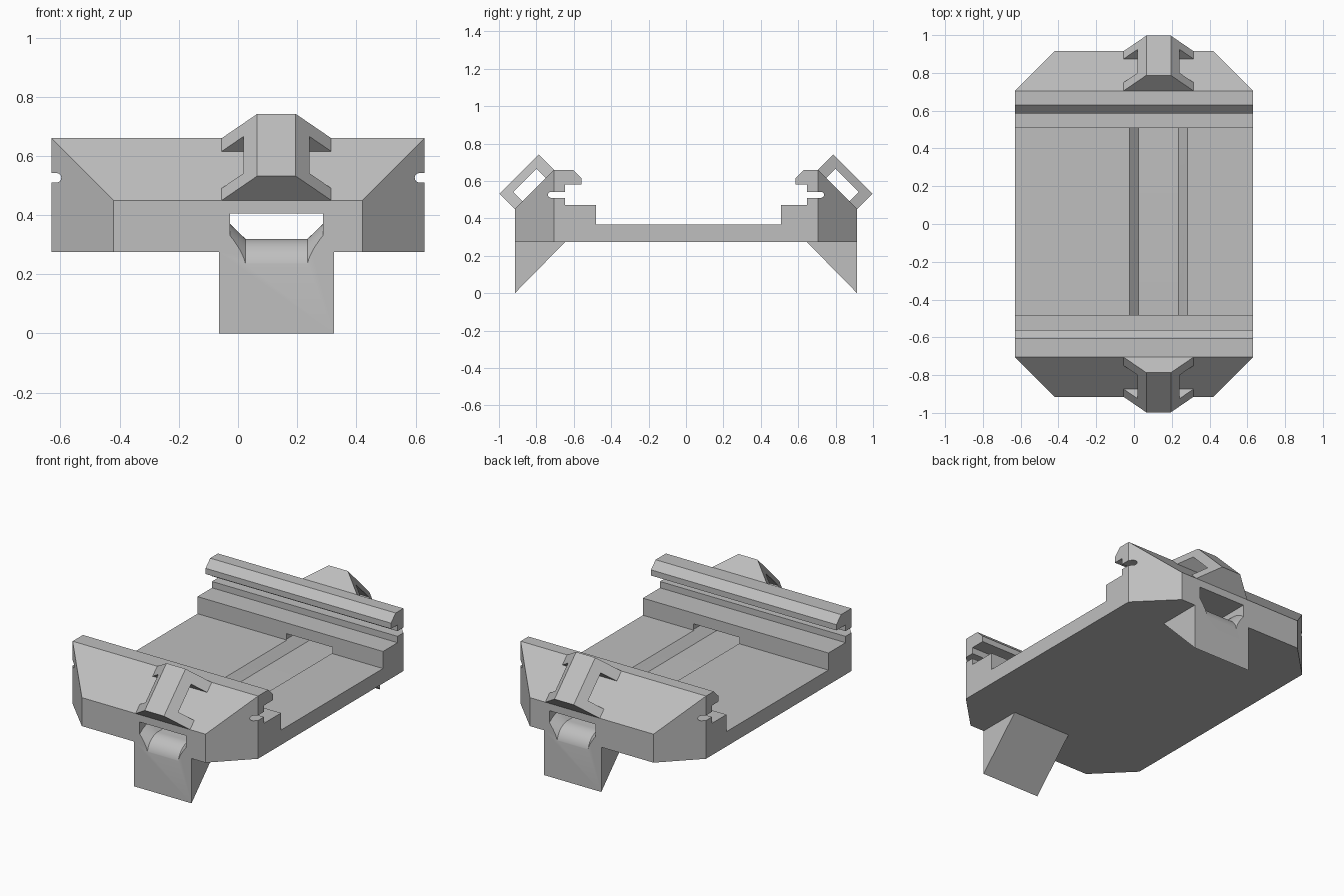
import bpy, bmesh
from math import sin, cos, pi, radians
from mathutils import Vector

cube = bpy.data.objects.get("Cube")
if cube:
    bpy.data.objects.remove(cube, do_unlink=True)

GREY = (0.52, 0.52, 0.52, 1)
mat = bpy.data.materials.new("plain grey")
mat.use_nodes = True
mat.diffuse_color = GREY
mat.node_tree.nodes["Principled BSDF"].inputs["Base Color"].default_value = GREY

MID = 0.13            # centre line of the strap channel, feet and loops
HALF_W = 0.63
END = 0.915


def loft(name, rings):
    """Closed solid through rings of equal length."""
    bm = bmesh.new()
    loops = [[bm.verts.new(p) for p in ring] for ring in rings]
    n = len(loops[0])
    for a, b in zip(loops, loops[1:]):
        for i in range(n):
            j = (i + 1) % n
            bm.faces.new((a[i], a[j], b[j], b[i]))
    bm.faces.new(loops[0])
    bm.faces.new(loops[-1])
    bmesh.ops.recalc_face_normals(bm, faces=bm.faces)
    mesh = bpy.data.meshes.new(name)
    bm.to_mesh(mesh)
    bm.free()
    obj = bpy.data.objects.new(name, mesh)
    obj.data.materials.append(mat)
    bpy.context.collection.objects.link(obj)
    return obj


def extrude_x(name, yz, x0, x1):
    return loft(name, [[(x, y, z) for y, z in yz] for x in (x0, x1)])


def boolean(obj, other, operation):
    mod = obj.modifiers.new(operation, "BOOLEAN")
    mod.operation, mod.solver, mod.object = operation, "EXACT", other
    bpy.context.view_layer.objects.active = obj
    bpy.ops.object.modifier_apply(modifier=mod.name)
    bpy.data.objects.remove(other, do_unlink=True)


# Tray cross-section: end wall, rail lip, round-ended slot, step
def wall_profile(side, shift):
    slot = [(0.722 + 0.016 * sin(a), 0.526 + 0.016 * cos(a))
            for a in (pi * i / 8 for i in range(9))]
    pts = [(END, 0.275), (END, 0.45), (0.705, 0.66), (0.605 + shift, 0.66),
           (0.56 + shift, 0.615), (0.56 + shift, 0.58), (0.648, 0.58), (0.648, 0.542),
           *slot, (0.648, 0.51), (0.648, 0.471), (0.482 + shift, 0.471),
           (0.482 + shift, 0.366)]
    return [(side * y, z) for y, z in pts]


profile = wall_profile(-1, 0) + wall_profile(1, 0.025)[::-1]
tray = extrude_x("tray", profile, -HALF_W, HALF_W)

# Clipped corners in plan
plan = []
for sx, sy in ((1, 1), (-1, 1), (-1, -1), (1, -1)):
    corner = [(sx * HALF_W, sy * 0.705), (sx * 0.42, sy * END)]
    plan += corner if sx * sy > 0 else corner[::-1]
boolean(tray, loft("corner_trim", [[(x, y, z) for x, y in plan] for z in (0, 1)]), "INTERSECT")

# Wedge feet under each end
for side in (-1, 1):
    wedge = [(side * END, 0), (side * END, 0.3), (side * 0.645, 0.3), (side * 0.645, 0.275)]
    boolean(tray, extrude_x("foot", wedge, MID - 0.195, MID + 0.195), "UNION")

# Strap channel with flared sides, rolling down over both ends
R, FLARE, TOP = 0.104, 0.05, 0.405
rings = []
for side in (-1, 1):
    angles = [radians(90 * i / 14) for i in range(15)]
    for a in (angles[::-1] if side < 0 else angles):
        def at(r):
            return side * (0.813 + r * sin(a)), 0.32 - R + r * cos(a)
        (y0, z0), (y1, z1) = at(R), at(R + FLARE)
        half = [(0.105, y0, z0), (0.157, y1, z1), (0.157, y1, TOP)]
        rings.append([(MID + x, y, z) for x, y, z in half] +
                     [(MID - x, y, z) for x, y, z in half[::-1]])
boolean(tray, loft("channel_cutter", rings), "DIFFERENCE")

# Tapered strap loops standing on the sloped end walls
for side, label in ((-1, "front"), (1, "back")):
    along = Vector((0, -side, 1)).normalized()
    out = Vector((0, side, 1)).normalized()
    base = Vector((MID, side * END, 0.45))

    def section(s, pts):
        return [base + along * s + out * n + Vector((x, 0, 0)) for x, n in pts]

    taper = [(-0.185, 0), (0.185, 0), (0.065, 0.116), (-0.065, 0.116)]
    opening = [(-0.3, -0.02), (0.3, -0.02), (0.3, 0.071), (-0.3, 0.071)]
    loop = loft(label + "_strap_loop", [section(s, taper) for s in (0, 0.297)])
    boolean(loop, loft("loop_cutter", [section(s, opening) for s in (0.058, 0.234)]), "DIFFERENCE")

# Smooth the rolled edges, keep corners sharp
bpy.ops.object.select_all(action="DESELECT")
tray.select_set(True)
bpy.context.view_layer.objects.active = tray
bpy.ops.object.shade_smooth_by_angle(angle=radians(25))
